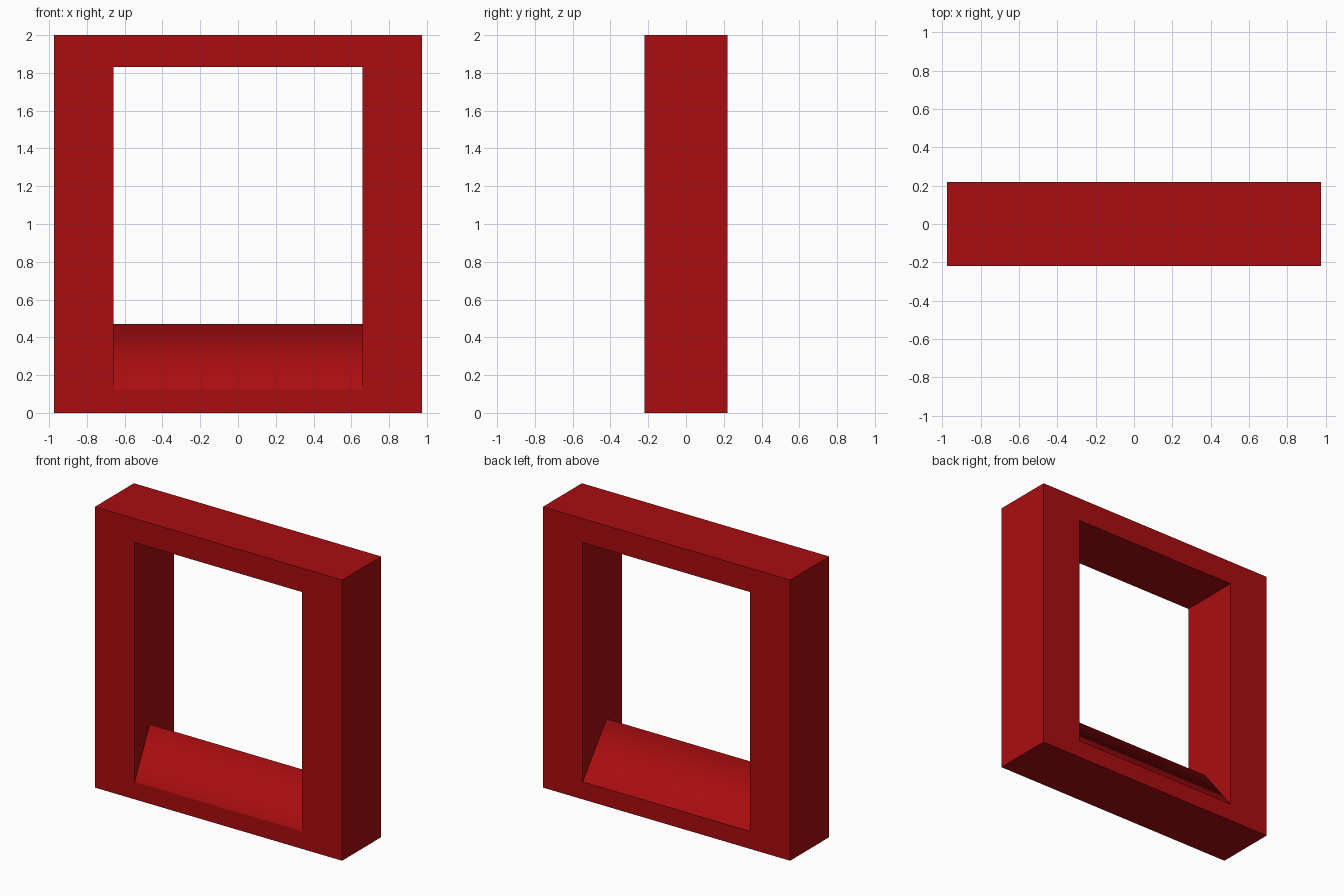
import bpy
import bmesh

cube = bpy.data.objects.get("Cube")
if cube:
    bpy.data.objects.remove(cube, do_unlink=True)

HALF_W, HALF_D, HEIGHT = 0.975, 0.22, 2.0
OPEN_X, OPEN_LOW, OPEN_TOP = 0.66, 0.125, 1.83
RIDGE_Y, RIDGE_Z = -0.05, 0.47

red = bpy.data.materials.new("deep red")
red.use_nodes = True
colour = (0.40, 0.004, 0.005, 1)
red.diffuse_color = colour
red.node_tree.nodes["Principled BSDF"].inputs["Base Color"].default_value = colour


def add_object(name, bm, smooth=False):
    mesh = bpy.data.meshes.new(name)
    for face in bm.faces:
        face.smooth = smooth
    bm.to_mesh(mesh)
    bm.free()
    mesh.materials.append(red)
    obj = bpy.data.objects.new(name, mesh)
    bpy.context.collection.objects.link(obj)
    return obj


def rectangle(bm, x, low, top, y):
    corners = ((-x, low), (x, low), (x, top), (-x, top))
    return [bm.verts.new((cx, y, cz)) for cx, cz in corners]


# Rectangular frame: four loops joined into a closed ring
bm = bmesh.new()
loops = [
    rectangle(bm, HALF_W, 0, HEIGHT, -HALF_D),
    rectangle(bm, OPEN_X, OPEN_LOW, OPEN_TOP, -HALF_D),
    rectangle(bm, OPEN_X, OPEN_LOW, OPEN_TOP, HALF_D),
    rectangle(bm, HALF_W, 0, HEIGHT, HALF_D),
]
for i, loop in enumerate(loops):
    following = loops[(i + 1) % 4]
    for j in range(4):
        k = (j + 1) % 4
        bm.faces.new((loop[j], loop[k], following[k], following[j]))
bmesh.ops.recalc_face_normals(bm, faces=bm.faces)
add_object("frame", bm)

# Sloped sill: two faces meeting at a softly shaded ridge
bm = bmesh.new()
profile = ((-HALF_D, OPEN_LOW), (RIDGE_Y, RIDGE_Z), (HALF_D, OPEN_LOW))
rows = [[bm.verts.new((x, y, z)) for x in (-OPEN_X, OPEN_X)] for y, z in profile]
for a, b in zip(rows, rows[1:]):
    bm.faces.new((a[0], a[1], b[1], b[0]))
add_object("sloped_sill", bm, smooth=True)
